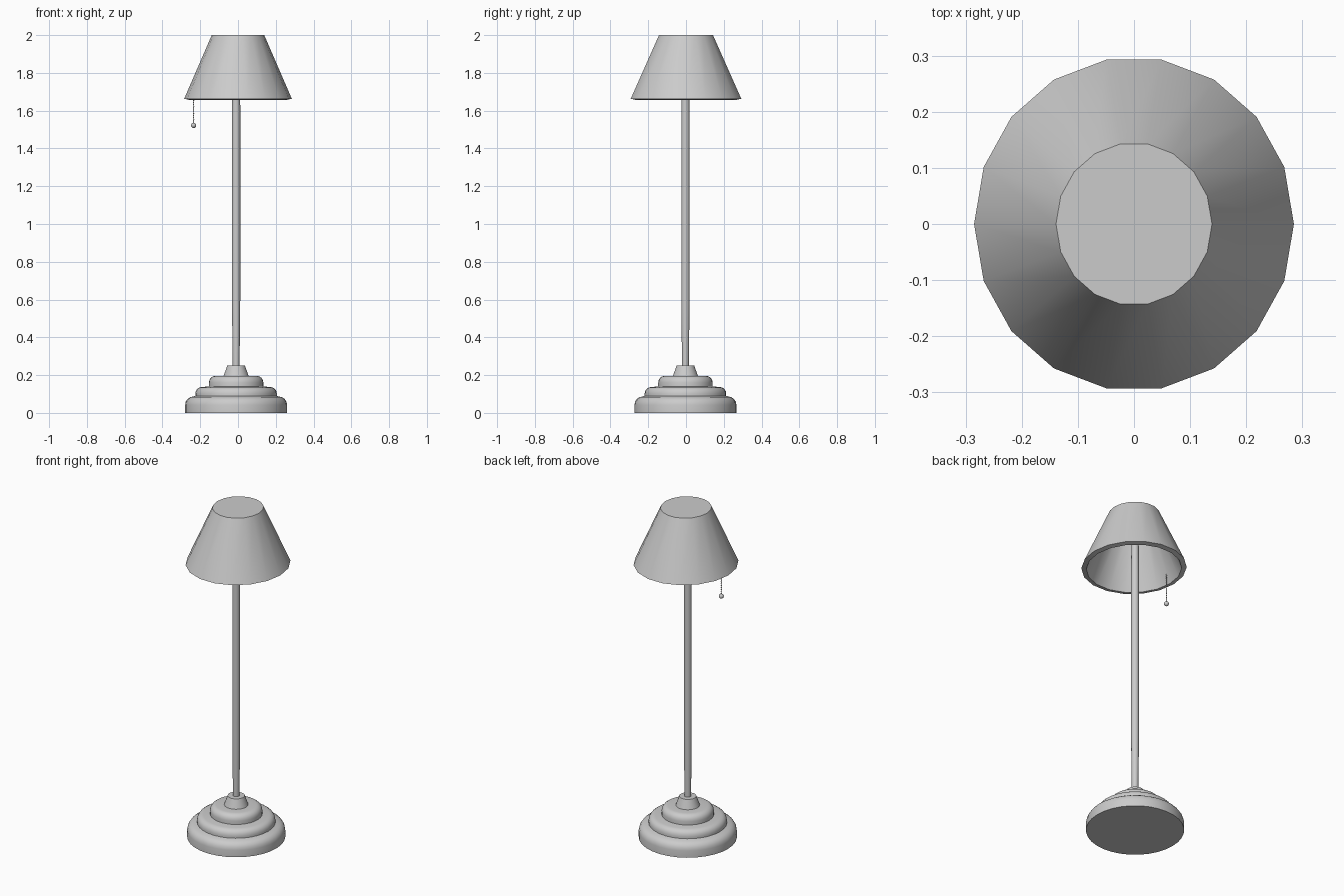
import bpy, math
from mathutils import Matrix

cube = bpy.data.objects.get("Cube")
if cube:
    bpy.data.objects.remove(cube, do_unlink=True)

mat = bpy.data.materials.new("light_grey")
mat.use_nodes = True
grey = (0.6, 0.6, 0.6, 1)
mat.diffuse_color = grey
mat.node_tree.nodes["Principled BSDF"].inputs["Base Color"].default_value = grey


def finish(obj, angle=40):
    obj.data.materials.append(mat)
    bpy.ops.object.select_all(action="DESELECT")
    obj.select_set(True)
    bpy.context.view_layer.objects.active = obj
    bpy.ops.object.shade_smooth_by_angle(angle=math.radians(angle))


def lathe(name, profile, sides, centre=(0, 0), stretch=(1, 1), angle=40):
    """Turn a (radius, height) profile about z, with flat caps at both ends."""
    verts, faces = [], []
    for r, z in profile:
        for i in range(sides):
            a = math.tau * i / sides
            verts.append((centre[0] + r * stretch[0] * math.cos(a),
                          centre[1] + r * stretch[1] * math.sin(a), z))
    for k in range(len(profile) - 1):
        for i in range(sides):
            j = (i + 1) % sides
            faces.append((k * sides + i, k * sides + j,
                          (k + 1) * sides + j, (k + 1) * sides + i))
    faces.append(tuple(reversed(range(sides))))
    faces.append(tuple(range(len(verts) - sides, len(verts))))
    mesh = bpy.data.meshes.new(name)
    mesh.from_pydata(verts, [], faces)
    obj = bpy.data.objects.new(name, mesh)
    bpy.context.collection.objects.link(obj)
    finish(obj, angle)
    return obj


def tier(radius, low, high, rounding):
    """Profile of one step with a rounded shoulder."""
    height = min(rounding, high - low)
    points = [(radius, low)]
    for i in range(5):
        a = math.pi / 2 * i / 4
        points.append((radius - rounding * (1 - math.cos(a)),
                       high - height * (1 - math.sin(a))))
    return points


axis = (-0.01, -0.003)

# Stepped round base with a conical collar
profile = tier(0.27, 0, 0.087, 0.045) + tier(0.216, 0.09, 0.137, 0.035)
profile += tier(0.144, 0.14, 0.196, 0.035)
profile += [(0.066, 0.196), (0.047, 0.25)]
lathe("base", profile, 32, axis)

# Slender pole
lathe("pole", [(0.018, 0.24), (0.022, 0.6), (0.022, 1.62), (0.019, 1.98)], 16, axis)

# Hollow shade, closed on top
lathe("shade", [(0.118, 1.98), (0.258, 1.657), (0.285, 1.663), (0.139, 2.0)],
      18, stretch=(1, 1.043))

# Pull chain of small beads ending in a ball
def ball(name, z, radius, segments, rings):
    bpy.ops.mesh.primitive_uv_sphere_add(segments=segments, ring_count=rings,
                                         radius=radius, location=(-0.235, axis[1], z))
    obj = bpy.context.object
    obj.name = name
    finish(obj, 60)


for n in range(15):
    ball("chain_bead", 1.54 + n * 0.0115, 0.0035, 8, 6)
lathe("chain_cord", [(0.0012, 1.52), (0.0012, 1.71)], 6, (-0.235, axis[1]))
ball("pull_ball", 1.522, 0.014, 16, 10)
